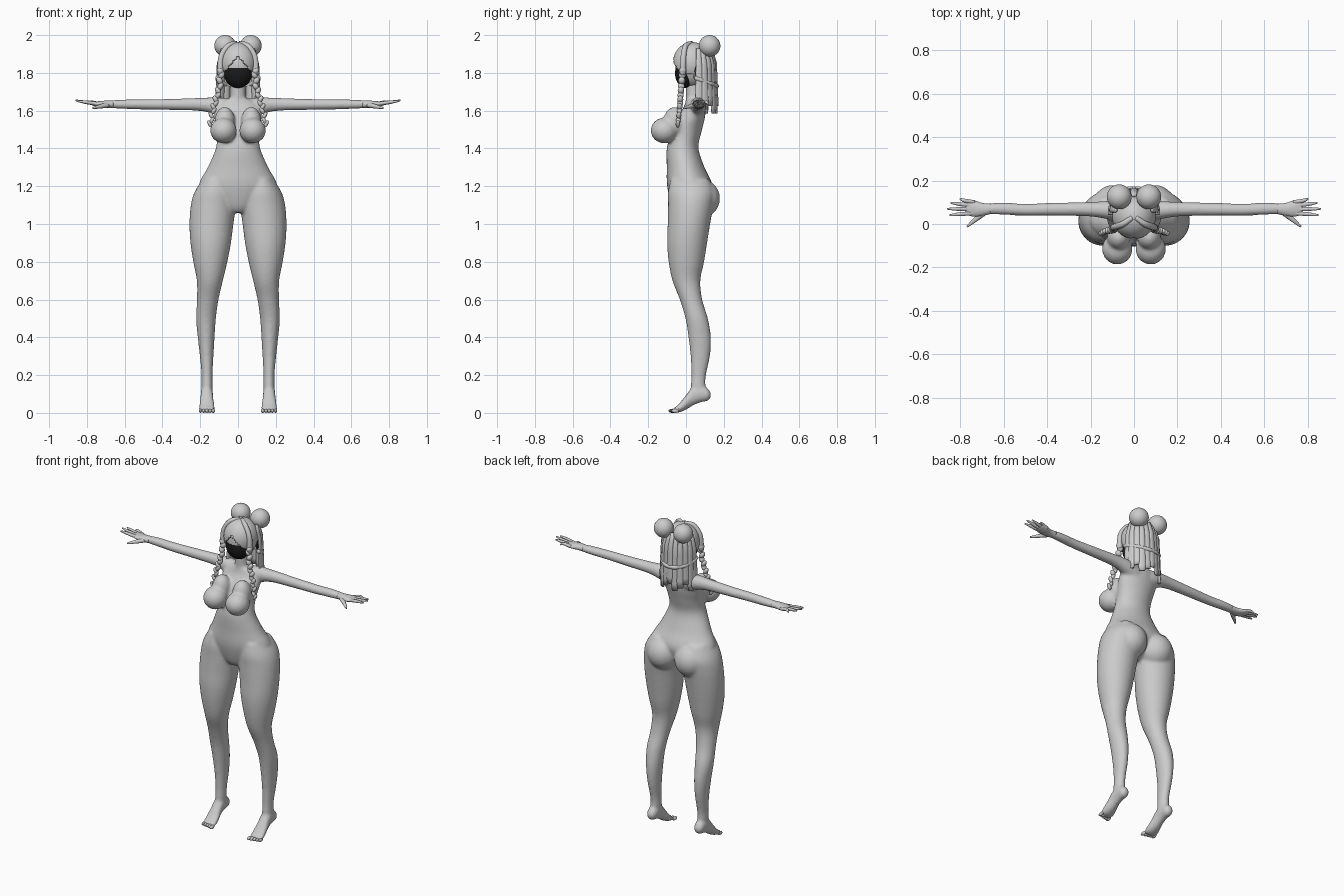
import bpy, bmesh, math
from mathutils import Vector, Matrix

old = bpy.data.objects.get("Cube")
if old:
    bpy.data.objects.remove(old)


def material(name, value):
    m = bpy.data.materials.new(name)
    m.use_nodes = True
    col = (value, value, value, 1)
    m.diffuse_color = col
    m.node_tree.nodes["Principled BSDF"].inputs["Base Color"].default_value = col
    return m


GREY = material("light grey", 0.6)
DARK = material("near black", 0.01)


def finish(bm, name, mat=GREY):
    bmesh.ops.recalc_face_normals(bm, faces=bm.faces)
    for f in bm.faces:
        f.smooth = True
    me = bpy.data.meshes.new(name)
    bm.to_mesh(me)
    bm.free()
    me.materials.append(mat)
    ob = bpy.data.objects.new(name, me)
    bpy.context.collection.objects.link(ob)
    return ob


def spline(rows, steps=4):
    """Catmull-Rom interpolation of equal-length rows of numbers."""
    out = []
    for i in range(len(rows) - 1):
        a, b, c, d = (rows[max(i - 1, 0)], rows[i], rows[i + 1], rows[min(i + 2, len(rows) - 1)])
        for k in range(steps):
            t = k / steps
            out.append([q + t * (r - p) / 2 + t * t * (2 * p - 5 * q + 4 * r - s) / 2
                        + t ** 3 * (3 * q - p - 3 * r + s) / 2 for p, q, r, s in zip(a, b, c, d)])
    return out + [list(rows[-1])]


def loft(bm, rings, n=20):
    """Skin rings given as (centre, half axis u, half axis v) and cap the ends."""
    prev = first = None
    for c, u, v in rings:
        ring = [bm.verts.new(c + u * math.cos(a) + v * math.sin(a))
                for a in (math.tau * i / n for i in range(n))]
        if prev:
            for i in range(n):
                j = (i + 1) % n
                bm.faces.new((prev[i], prev[j], ring[j], ring[i]))
        first = first or ring
        prev = ring
    bm.faces.new(first)
    bm.faces.new(prev)


def upright(bm, rows, s=1):
    """Rows: z, x inner, x outer, y front, y back."""
    loft(bm, [(Vector((s * (a + b) / 2, (f + k) / 2, z)), Vector(((b - a) / 2, 0, 0)),
               Vector((0, (k - f) / 2, 0))) for z, a, b, f, k in spline(rows)], 28)


def sideways(bm, rows, s):
    """Rows: x, y, z, half depth, half height."""
    loft(bm, [(Vector((s * x, y, z)), Vector((0, d, 0)), Vector((0, 0, h)))
              for x, y, z, d, h in spline(rows)])


def tube(bm, rows, s=1, n=10):
    """Round tube through rows of x, y, z, radius."""
    pts = spline(rows)
    ps = [Vector((s * p[0], p[1], p[2])) for p in pts]
    rings = []
    for i, p in enumerate(ps):
        t = (ps[min(i + 1, len(ps) - 1)] - ps[max(i - 1, 0)]).normalized()
        u = t.cross(Vector((0, 1, 0)) if abs(t.y) < 0.8 else Vector((0, 0, 1))).normalized()
        rings.append((p, u * pts[i][3], t.cross(u) * pts[i][3]))
    loft(bm, rings, n)


def ball(bm, centre, radii, tilt=0, seg=24, rings=16):
    m = Matrix.Translation(centre) @ Matrix.Rotation(tilt, 4, 'Y') @ Matrix.Diagonal((*radii, 1))
    return bmesh.ops.create_uvsphere(bm, u_segments=seg, v_segments=rings, radius=1, matrix=m)


# Body: torso, neck, limbs and feet fused into one smooth skin
bm = bmesh.new()
upright(bm, [(1.06, -.05, .05, -.05, .05), (1.1, -.12, .12, -.075, .1), (1.2, -.205, .205, -.1, .14),
             (1.3, -.16, .16, -.102, .098), (1.4, -.118, .118, -.102, .066),
             (1.48, -.112, .112, -.08, .08), (1.56, -.125, .125, -.05, .1),
             (1.62, -.12, .12, -.012, .104), (1.66, -.07, .07, 0, .095)])
upright(bm, [(1.6, -.06, .06, 0, .095), (1.67, -.042, .042, 0, .085), (1.76, -.04, .04, .0, .08)])
for s in (1, -1):
    upright(bm, [(1.24, .06, .185, -.08, .12), (1.17, .02, .23, -.095, .15), (1.1, .012, .25, -.095, .145),
                 (1.0, .024, .257, -.097, .128), (.9, .037, .252, -.1, .112), (.8, .056, .237, -.092, .096),
                 (.7, .08, .218, -.072, .076), (.6, .103, .217, -.033, .086), (.5, .117, .222, -.003, .116),
                 (.4, .124, .213, .013, .132), (.3, .13, .202, .024, .127), (.2, .135, .193, .028, .106),
                 (.14, .135, .193, .025, .104), (.09, .14, .19, .03, .11)], s)
    # feet on tiptoe
    loft(bm, [(Vector((s * .165, y, (lo + hi) / 2)), Vector((w, 0, 0)), Vector((0, 0, (hi - lo) / 2)))
              for y, lo, hi, w in spline([(.132, .085, .105, .012), (.115, .063, .13, .028),
                                          (.08, .056, .15, .032), (.04, .04, .145, .033),
                                          (0, .016, .095, .038), (-.035, .002, .05, .044),
                                          (-.065, .002, .024, .041)])])
    ball(bm, (s * .095, .075, 1.135), (.1, .105, .105))
    ball(bm, (s * .077, -.115, 1.495), (.07, .072, .068))
    ball(bm, (s * .07, -.06, 1.54), (.055, .06, .08))
    sideways(bm, [(.05, .06, 1.61, .045, .055), (.12, .064, 1.625, .042, .046), (.2, .068, 1.633, .034, .035),
                  (.35, .068, 1.633, .03, .03), (.5, .066, 1.633, .028, .027),
                  (.6, .07, 1.634, .028, .025), (.69, .07, 1.634, .024, .02)], s)
body = finish(bm, "body")
skin = body.modifiers.new("fuse", 'REMESH')
skin.mode = 'VOXEL'
skin.voxel_size = .008
skin.use_smooth_shade = True
relax = body.modifiers.new("relax", 'SMOOTH')
relax.factor = .5
relax.iterations = 8

# Hands with spread fingers, and toes
fingers = [(.1, .8, .116, 1.636), (.085, .845, .098, 1.65), (.068, .86, .07, 1.655), (.05, .85, .04, 1.65)]
for s, side in ((1, "left"), (-1, "right")):
    bm = bmesh.new()
    sideways(bm, [(.66, .07, 1.634, .024, .02), (.7, .067, 1.634, .03, .019),
                  (.74, .072, 1.635, .038, .015), (.775, .076, 1.638, .032, .009)], s)
    for y0, x, y, z in fingers:
        tube(bm, [(.735, y0, 1.635, .01), ((.76 + x) / 2, (y0 + y) / 2, 1.645, .009), (x, y, z, .004)], s)
    tube(bm, [(.69, .052, 1.63, .014), (.73, .02, 1.622, .011), (.768, -.012, 1.614, .005)], s)
    finish(bm, side + "_hand")
    bm = bmesh.new()
    for i in range(5):
        ball(bm, (s * (.131 + .017 * i), -.073 + .004 * i, .011), (.0105 - .0007 * i, .02, .011), 0, 12, 8)
    finish(bm, side + "_toes")

# Head, dark face and ear openings
bm = bmesh.new()
ball(bm, (0, .035, 1.835), (.088, .09, .112))
finish(bm, "head")
bm = bmesh.new()
ball(bm, (0, .0, 1.798), (.075, .058, .078), 0, 32, 20)
finish(bm, "face", DARK)
bm = bmesh.new()
for s in (1, -1):
    ball(bm, (s * .094, .058, 1.81), (.009, .012, .03), 0, 12, 8)
finish(bm, "ear_openings", DARK)

# Hair cap with a centre-parted fringe
bm = bmesh.new()
ball(bm, (0, .033, 1.85), (.1, .103, .113), 0, 64, 48)
cut = []
for f in bm.faces:
    c = f.calc_center_median()
    edge = 1.89 - 1.15 * abs(c.x) if c.y < .04 else 1.76
    if c.z < edge:
        cut.append(f)
bmesh.ops.delete(bm, geom=cut, context='FACES')
cap = finish(bm, "hair_cap")
cap.modifiers.new("thickness", 'SOLIDIFY').thickness = .008

# Back hair: overlapping flat strands around the rear of the head
bm = bmesh.new()
count = 11
for i in range(count):
    a = math.pi * (i + .5) / count
    out = Vector((math.cos(a), math.sin(a), 0))
    along = Vector((-out.y, out.x, 0))
    drop = 1.585 + .02 * (i % 3)
    rings = []
    for k in range(9):
        t = k / 8
        r = .083 + .02 * min(1, 4 * t) + .012 * t
        c = Vector((out.x * r, .055 + out.y * (r - .006), 1.93 + (drop - 1.93) * t))
        rings.append((c, along * (.012 + .0075 * t + .004 * min(1, 3 * t)) * (1 if k < 8 else .75),
                      out * (.007 + .002 * (i % 2))))
    loft(bm, rings, 10)
finish(bm, "back_hair")

# Band of hair wrapped around the back
bm = bmesh.new()
band = []
for i in range(13):
    a = math.pi * i / 12
    band.append((.109 * math.cos(a), .045 + .118 * math.sin(a), 1.775 - .045 * math.sin(a),
                 .011 + .002 * (i % 2)))
tube(bm, band)
finish(bm, "hair_band")

# Parting locks, side braids and buns
for s, side in ((1, "left"), (-1, "right")):
    bm = bmesh.new()
    tube(bm, [(.008, .03, 1.957, .012), (.05, .0, 1.945, .014), (.083, -.012, 1.9, .015),
              (.093, -.015, 1.85, .016), (.093, -.018, 1.79, .016)], s)
    finish(bm, side + "_front_lock")

    bm = bmesh.new()
    path = spline([(.09, -.018, 1.81), (.097, -.025, 1.73), (.115, -.03, 1.66),
                   (.132, -.035, 1.6), (.146, -.043, 1.53)], 3)
    for i, (x, y, z) in enumerate(path):
        size = 1 - .035 * i
        ball(bm, (s * (x + .004 * (-1) ** i), y, z), (.017 * size, .02 * size, .021),
             s * .5 * (-1) ** i, 14, 10)
    finish(bm, side + "_braid")

    bm = bmesh.new()
    ball(bm, (s * .068, .125, 1.943), (.057, .057, .057), 0, 32, 20)
    finish(bm, side + "_bun")
